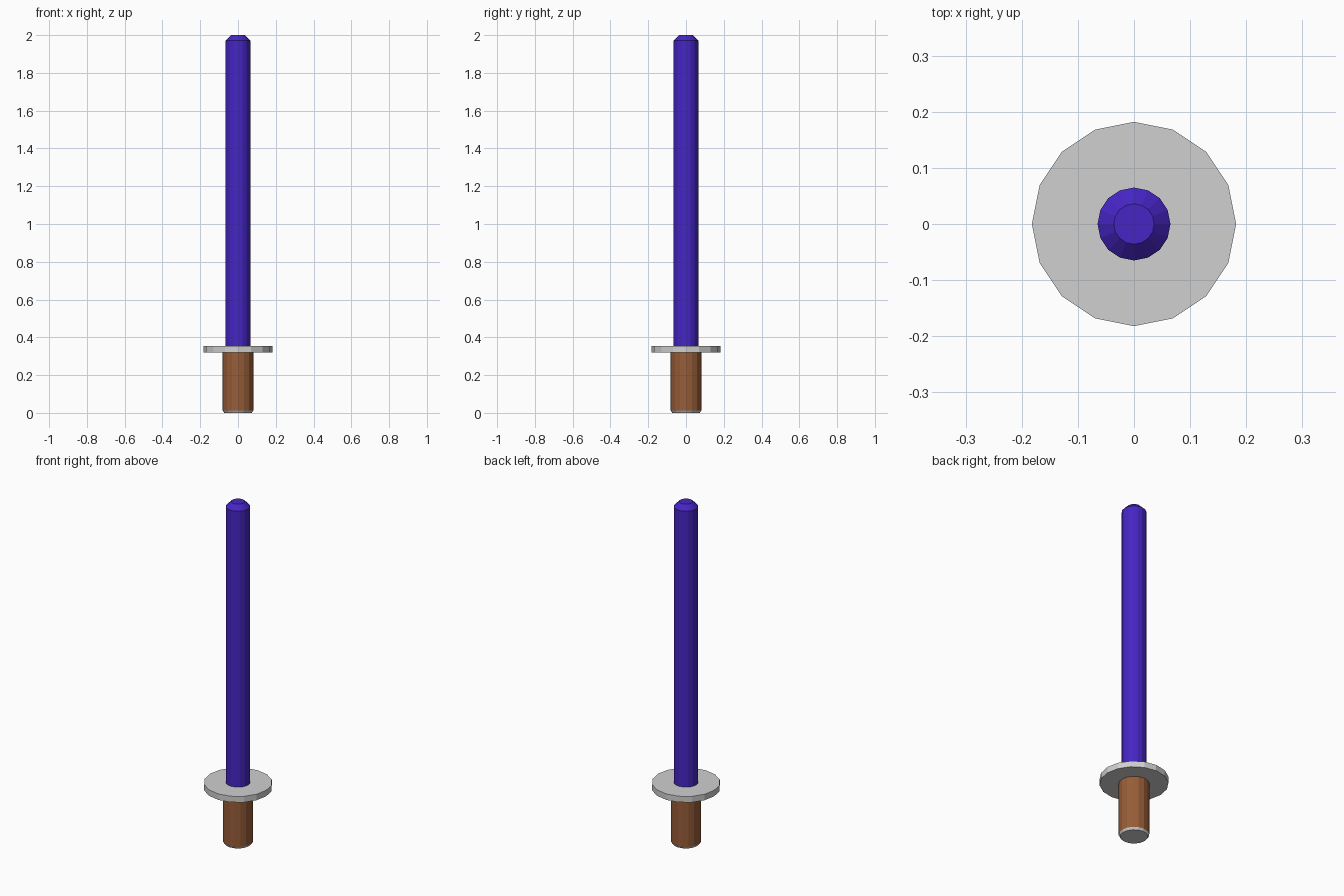
import bpy, bmesh, math

if "Cube" in bpy.data.objects:
    bpy.data.objects.remove(bpy.data.objects["Cube"])


def material(name, srgb):
    # convert 0-255 sRGB to linear
    lin = [((c / 255 + 0.055) / 1.055) ** 2.4 for c in srgb]
    m = bpy.data.materials.new(name)
    m.diffuse_color = (*lin, 1)
    m.use_nodes = True
    m.node_tree.nodes["Principled BSDF"].inputs["Base Color"].default_value = m.diffuse_color
    return m


def lathe(name, profile, mat, sides=16):
    """Closed solid turned around z from (radius, height) points, bottom to top."""
    bm = bmesh.new()
    rings = []
    for r, z in profile:
        rings.append([bm.verts.new((r * math.cos(math.tau * i / sides),
                                    r * math.sin(math.tau * i / sides), z))
                      for i in range(sides)])
    for low, high in zip(rings, rings[1:]):
        for i in range(sides):
            j = (i + 1) % sides
            bm.faces.new((low[i], low[j], high[j], high[i]))
    bm.faces.new(rings[0][::-1])
    bm.faces.new(rings[-1])
    mesh = bpy.data.meshes.new(name)
    bm.to_mesh(mesh)
    bm.free()
    mesh.materials.append(mat)
    obj = bpy.data.objects.new(name, mesh)
    bpy.context.collection.objects.link(obj)
    return obj


purple = material("purple", (70, 37, 196))
grey = material("light grey", (208, 208, 208))
brown = material("brown", (151, 93, 56))

# chamfered grey cap under the grip
lathe("pommel_cap", [(0.073, 0), (0.081, 0.013)], grey)
# wooden grip
lathe("grip", [(0.081, 0.013), (0.081, 0.32)], brown)
# round disc guard
lathe("guard", [(0.182, 0.32), (0.182, 0.355)], grey)
# round blade with a bevelled tip
lathe("blade", [(0.065, 0.35), (0.065, 1.972), (0.036, 2.0)], purple)
